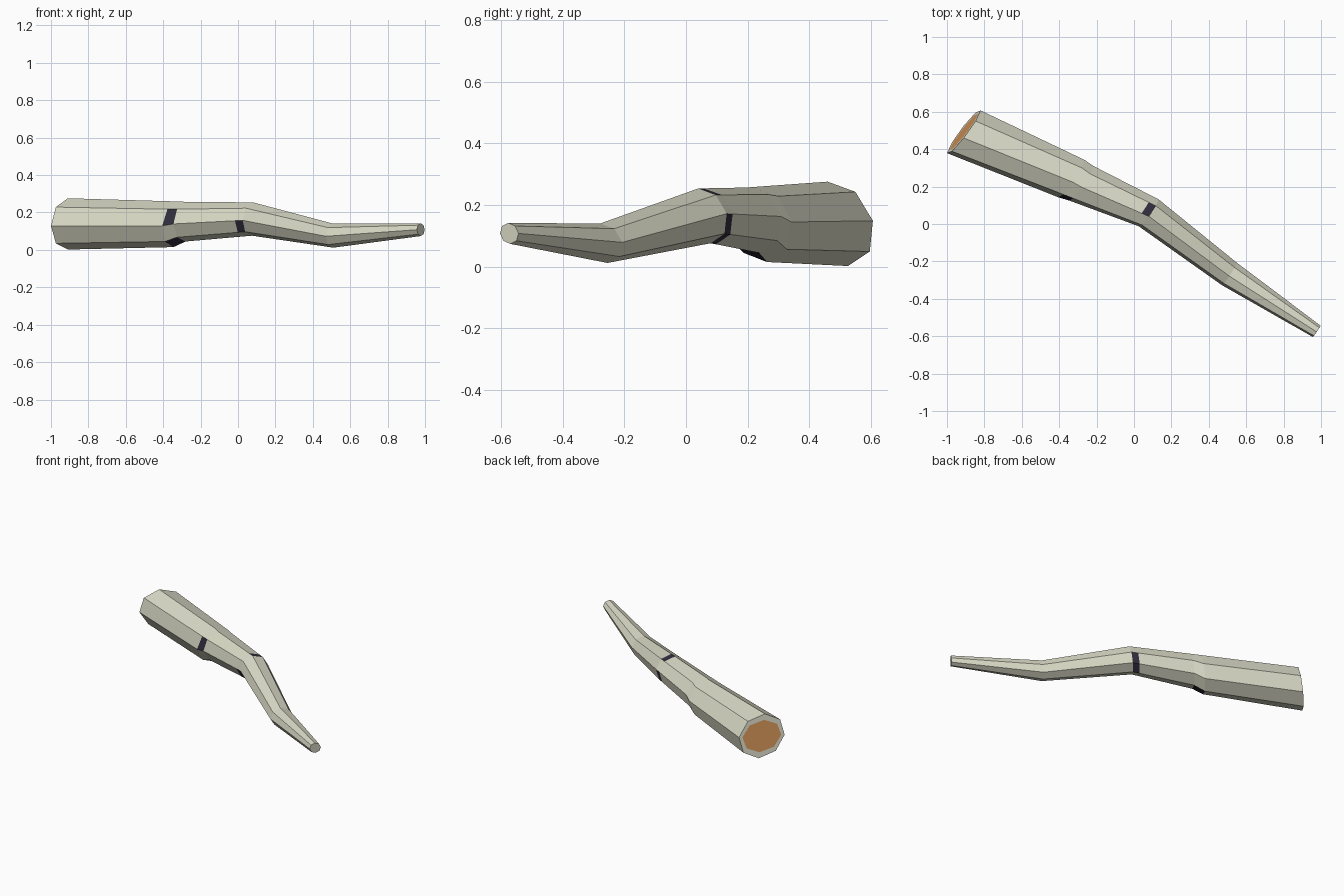
import bpy, bmesh, math
from mathutils import Vector

if "Cube" in bpy.data.objects:
    bpy.data.objects.remove(bpy.data.objects["Cube"])


def material(name, colour):
    m = bpy.data.materials.new(name)
    m.diffuse_color = (*colour, 1)
    m.use_nodes = True
    m.node_tree.nodes["Principled BSDF"].inputs["Base Color"].default_value = m.diffuse_color
    return m


bark = material("pale_bark", (0.70, 0.70, 0.57))
mark = material("dark_bark_mark", (0.03, 0.027, 0.045))
wood = material("cut_wood", (0.66, 0.30, 0.10))

SIDES = 8
# Cross-sections from thick to thin end: centre, upward radius, sideways radius
sections = [
    ((-0.91, 0.493, 0.139), (0.0, -0.033, 0.137), (0.09, 0.114, 0.01)),
    ((-0.335, 0.243, 0.137), (0.01, -0.02, 0.122), (0.07, 0.10, 0.008)),
    ((-0.28, 0.217, 0.151), (0.0, -0.02, 0.106), (0.065, 0.092, 0.012)),
    ((0.078, 0.06, 0.165), (0.003, -0.02, 0.089), (0.053, 0.072, 0.007)),
    ((0.51, -0.267, 0.076), (0.0, -0.012, 0.064), (0.04, 0.06, 0.003)),
    ((0.977, -0.574, 0.108), (0.0, -0.003, 0.034), (0.021, 0.030, 0.0)),
]
sections = [tuple(Vector(p) for p in s) for s in sections]
# Extra section just before the bend, bounding the second band of marks
sections.insert(3, tuple(a.lerp(b, 0.89) for a, b in zip(sections[2], sections[3])))

# Which sides carry a dark mark, per segment
marked = {1: {4, 6}, 3: {0, 2, 3, 5}}

bm = bmesh.new()


def ring(section, up_scale=1.0, side_scale=1.0):
    c, u, v = section
    out = []
    for k in range(SIDES):
        a = math.tau * k / SIDES
        out.append(bm.verts.new(c + u * math.cos(a) * up_scale + v * math.sin(a) * side_scale))
    return out


def bridge(r1, r2, dark=()):
    for k in range(SIDES):
        n = (k + 1) % SIDES
        f = bm.faces.new((r1[k], r1[n], r2[n], r2[k]))
        f.material_index = 1 if k in dark else 0


# Bark tube
rings = [ring(s) for s in sections]
for i in range(len(rings) - 1):
    bridge(rings[i], rings[i + 1], marked.get(i, ()))

# Cut end: bark rim around a wood core
core = ring(sections[0], 0.73, 0.85)
bridge(core, rings[0])
bm.faces.new(core).material_index = 2

# Thin tip cap
bm.faces.new(rings[-1])

bmesh.ops.recalc_face_normals(bm, faces=bm.faces)
mesh = bpy.data.meshes.new("branch")
bm.to_mesh(mesh)
bm.free()
for m in (bark, mark, wood):
    mesh.materials.append(m)
obj = bpy.data.objects.new("branch", mesh)
bpy.context.collection.objects.link(obj)
